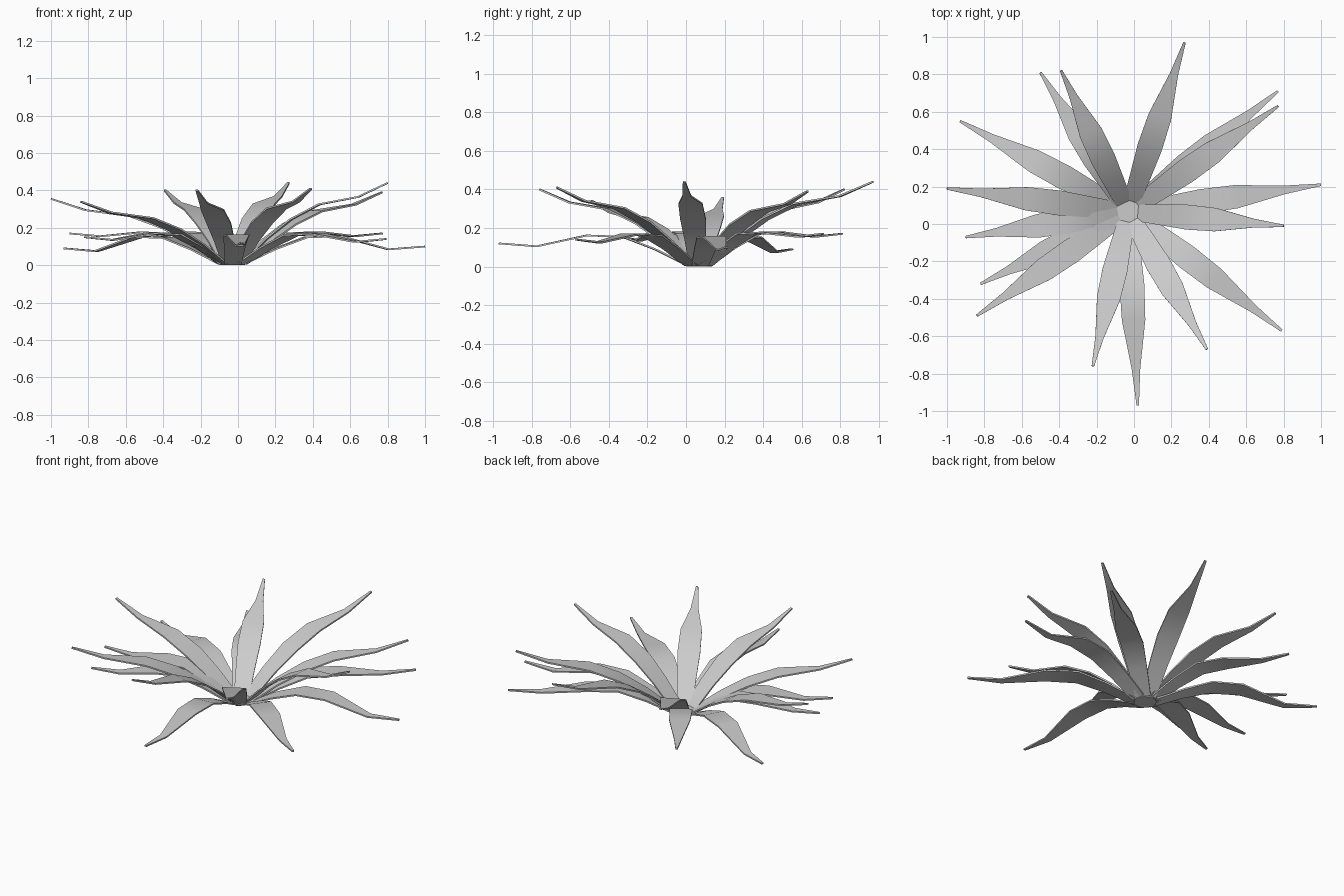
import bpy, bmesh, math
from mathutils import Vector

if "Cube" in bpy.data.objects:
    bpy.data.objects.remove(bpy.data.objects["Cube"])

CENTRE = Vector((-0.03, 0.065, 0.0))
THICKNESS = 0.009
# stations along a leaf: fraction of reach, full width
STATIONS = [(0.06, 0.09), (0.22, 0.112), (0.38, 0.133), (0.56, 0.125), (0.81, 0.046), (1.0, 0.013)]
UPPER_RISE = [0.02, 0.32, 0.56, 0.74, 0.83, 1.0]      # fraction of tip height

# leaf tips (x, y, z)
UPPER_TIPS = [(0.27, 0.97, 0.44), (0.77, 0.63, 0.39), (0.80, -0.01, 0.44), (0.39, -0.67, 0.41),
              (-0.22, -0.76, 0.40), (-0.84, -0.49, 0.34), (-1.0, 0.19, 0.355), (-0.39, 0.82, 0.40)]
LOWER_TIPS = [(0.77, 0.71, 0.17), (1.0, 0.21, 0.10), (0.79, -0.57, 0.14), (0.02, -0.97, 0.12),
              (-0.82, -0.32, 0.15), (-0.90, -0.07, 0.17), (-0.93, 0.55, 0.09), (-0.50, 0.81, 0.17)]


def finish(bm, name):
    bmesh.ops.recalc_face_normals(bm, faces=bm.faces)
    mesh = bpy.data.meshes.new(name)
    bm.to_mesh(mesh)
    bm.free()
    ob = bpy.data.objects.new(name, mesh)
    bpy.context.collection.objects.link(ob)
    bpy.context.view_layer.objects.active = ob
    ob.select_set(True)
    bpy.ops.object.shade_smooth_by_angle(angle=math.radians(30))
    ob.select_set(False)


def leaf(name, tip, heights):
    # bent tapering blade with a thin rectangular section
    reach = Vector((tip[0], tip[1], 0)) - CENTRE
    side = Vector((-reach.y, reach.x, 0)).normalized()
    points = [CENTRE + reach * t + Vector((0, 0, z)) for (t, _), z in zip(STATIONS, heights)]
    bm = bmesh.new()
    rings = []
    for i, p in enumerate(points):
        along = points[min(i + 1, len(points) - 1)] - points[max(i - 1, 0)]
        up = along.cross(side).normalized() * THICKNESS / 2
        half = side * STATIONS[i][1] / 2
        rings.append([bm.verts.new(p + half * a + up * b)
                      for a, b in ((-1, -1), (1, -1), (1, 1), (-1, 1))])
    for r, s in zip(rings, rings[1:]):
        for k in range(4):
            bm.faces.new((r[k], r[(k + 1) % 4], s[(k + 1) % 4], s[k]))
    bm.faces.new(rings[0])
    bm.faces.new(rings[-1])
    finish(bm, name)


# upper tier of rising leaves
for i, tip in enumerate(UPPER_TIPS):
    leaf(f"upper_leaf_{i + 1}", tip, [f * tip[2] for f in UPPER_RISE])

# lower tier of drooping leaves
for i, tip in enumerate(LOWER_TIPS):
    peak = 0.155 + 0.3 * (tip[2] - 0.1)
    leaf(f"lower_leaf_{i + 1}", tip,
         [0.008, peak * 0.56, peak * 0.96, peak, tip[2] - 0.015, tip[2]])

# flat crown where the leaves meet
bm = bmesh.new()
bmesh.ops.create_cone(bm, cap_ends=True, segments=7, radius1=0.07, radius2=0.07, depth=0.016)
bmesh.ops.translate(bm, verts=bm.verts, vec=CENTRE + Vector((0, 0, 0.008)))
finish(bm, "crown")
